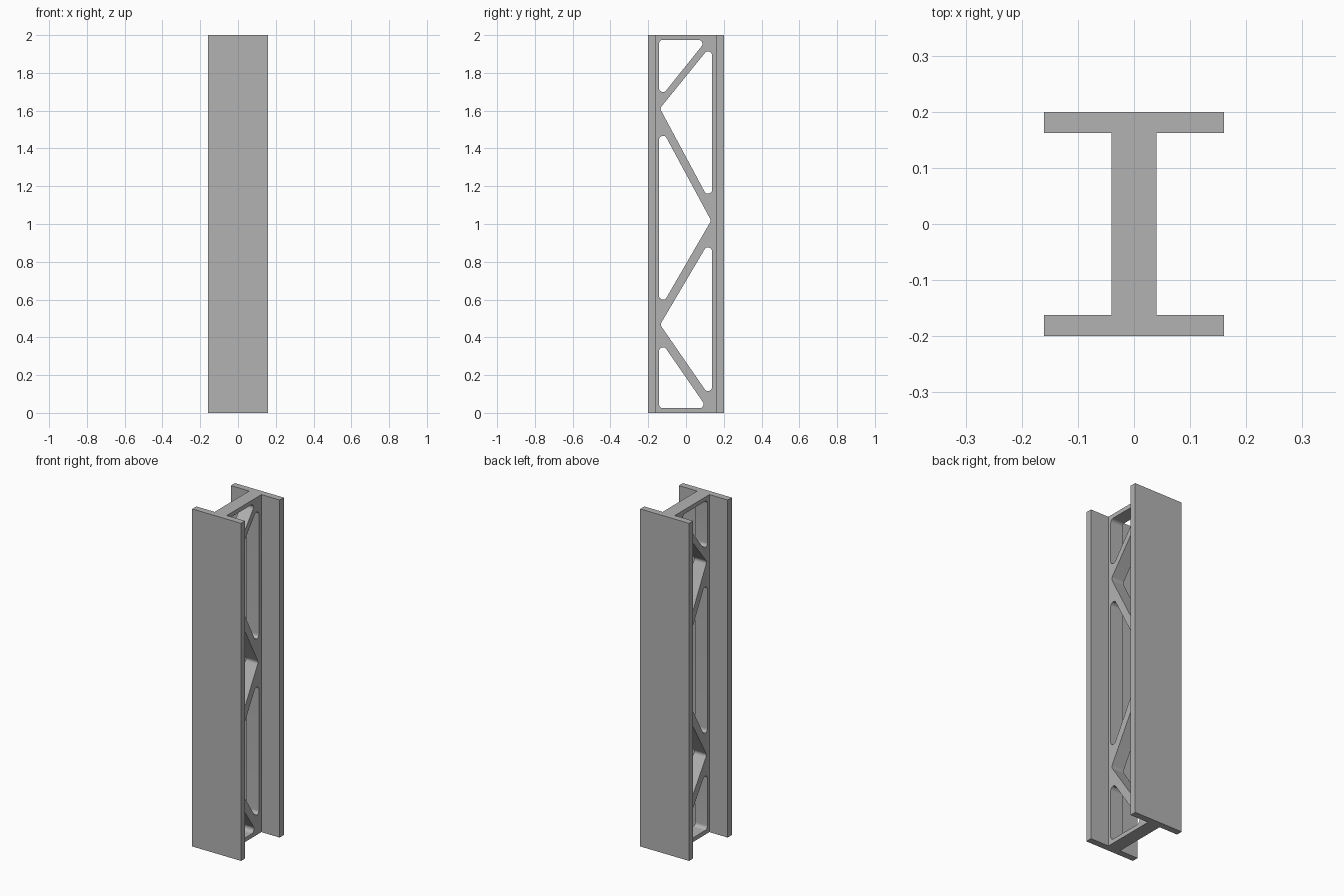
import bpy
import math
from mathutils import Vector

if "Cube" in bpy.data.objects:
    bpy.data.objects.remove(bpy.data.objects["Cube"], do_unlink=True)

HEIGHT, DEPTH, WIDTH = 2.0, 0.4, 0.32
FLANGE, WEB, FILLET = 0.038, 0.08, 0.021
LEFT, RIGHT = -0.143, 0.138

steel = bpy.data.materials.new("steel grey")
steel.use_nodes = True
grey = (0.45, 0.45, 0.45, 1)
steel.diffuse_color = grey
steel.node_tree.nodes["Principled BSDF"].inputs["Base Color"].default_value = grey


def rounded(corners, radius, steps=8):
    """Outline with every corner replaced by a tangent arc."""
    points = []
    for i, corner in enumerate(corners):
        c = Vector(corner)
        a = (Vector(corners[i - 1]) - c).normalized()
        b = (Vector(corners[(i + 1) % len(corners)]) - c).normalized()
        half = a.angle(b) / 2
        centre = c + (a + b).normalized() * radius / math.sin(half)
        start = c + a * radius / math.tan(half) - centre
        end = c + b * radius / math.tan(half) - centre
        for s in range(steps + 1):
            mid = start.lerp(end, s / steps).normalized() * radius
            points.append(centre + mid)
    return points


def add_outline(curve, points):
    spline = curve.splines.new("POLY")
    spline.points.add(len(points) - 1)
    for p, (u, v) in zip(spline.points, points):
        p.co = (u, v, 0, 1)
    spline.use_cyclic_u = True


# Lattice web: a plate with five rounded triangular openings
inner = DEPTH / 2 - FLANGE
openings = [
    [(LEFT, 1.975), (LEFT, 1.66), (0.11, 1.975)],
    [(RIGHT, 1.952), (-0.138, 1.612), (RIGHT, 1.097)],
    [(LEFT, 1.53), (LEFT, 0.542), (0.133, 1.018)],
    [(RIGHT, 0.933), (-0.137, 0.467), (RIGHT, 0.069)],
    [(LEFT, 0.394), (LEFT, 0.025), (0.112, 0.025)],
]
curve = bpy.data.curves.new("lattice_web", "CURVE")
curve.dimensions = "2D"
curve.fill_mode = "BOTH"
curve.extrude = WEB / 2
add_outline(curve, [(-inner, 0), (inner, 0), (inner, HEIGHT), (-inner, HEIGHT)])
for corners in openings:
    add_outline(curve, rounded(corners, FILLET))
web = bpy.data.objects.new("lattice_web", curve)
bpy.context.collection.objects.link(web)
web.rotation_euler = (math.pi / 2, 0, math.pi / 2)

bpy.ops.object.select_all(action="DESELECT")
web.select_set(True)
bpy.context.view_layer.objects.active = web
bpy.ops.object.convert(target="MESH")
web = bpy.context.object
bpy.ops.object.mode_set(mode="EDIT")
bpy.ops.mesh.select_all(action="SELECT")
bpy.ops.mesh.remove_doubles(threshold=0.0001)
bpy.ops.mesh.normals_make_consistent(inside=False)
bpy.ops.object.mode_set(mode="OBJECT")
web.data.materials.clear()
web.data.materials.append(steel)
bpy.ops.object.shade_smooth_by_angle(angle=math.radians(30))

# Front and back flanges
for name, side in (("front_flange", -1), ("back_flange", 1)):
    y = side * (DEPTH - FLANGE) / 2
    bpy.ops.mesh.primitive_cube_add(size=1, location=(0, y, HEIGHT / 2))
    flange = bpy.context.object
    flange.name = name
    flange.scale = (WIDTH, FLANGE, HEIGHT)
    bpy.ops.object.transform_apply(location=False, rotation=False, scale=True)
    flange.data.materials.append(steel)
